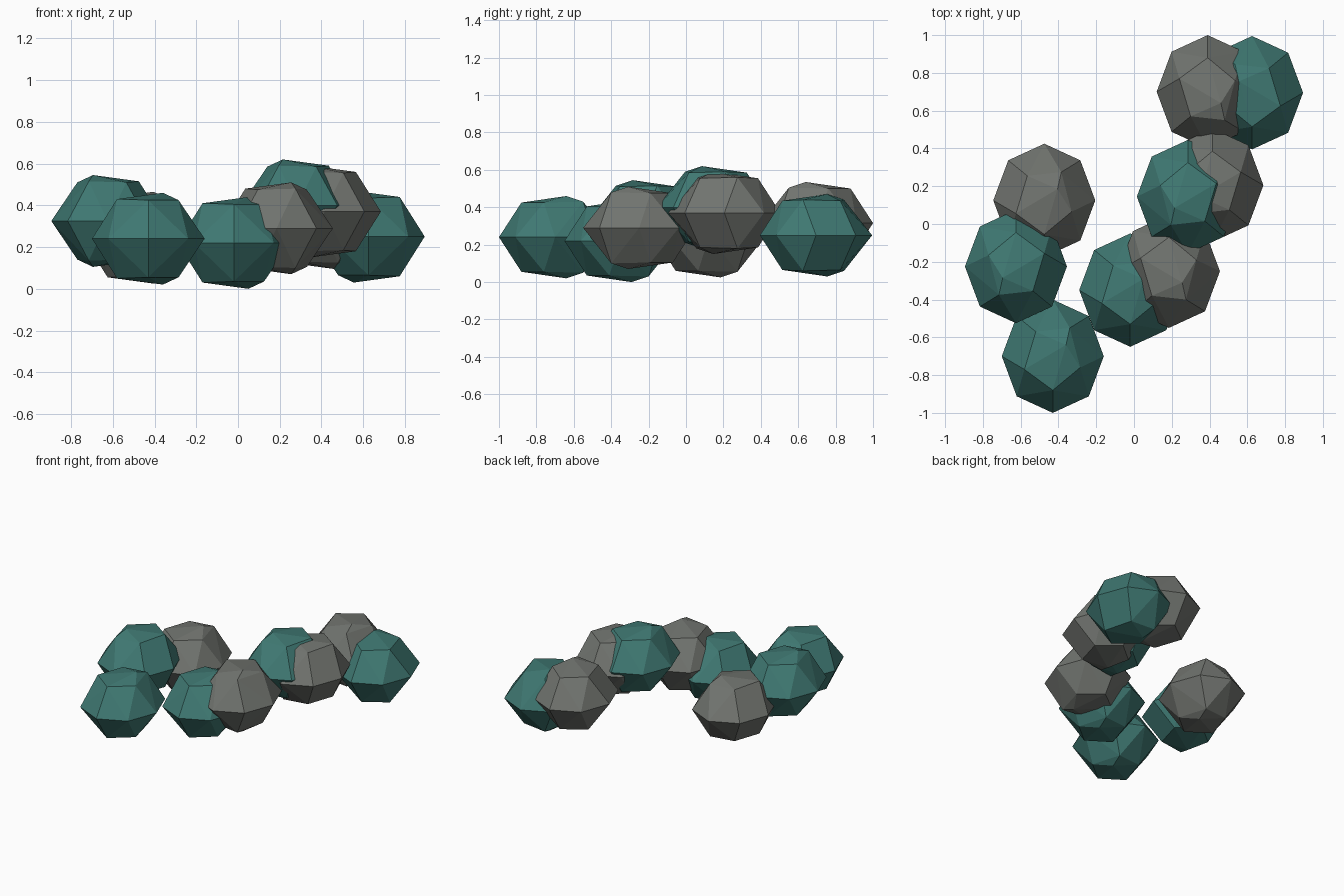
import bpy, bmesh, math

if "Cube" in bpy.data.objects:
    bpy.data.objects.remove(bpy.data.objects["Cube"])

RX, RY = 0.27, 0.30          # half widths of each boulder
# ring of shoulder points and one raised peak, mirrored below the equator
CAP = [(0, -.18, .185), (-.15, -.07, .19), (-.09, .13, .185),
       (.09, .15, .19), (.145, -.06, .185), (.07, .06, .22)]


def material(name, rgb):
    m = bpy.data.materials.new(name)
    m.diffuse_color = (*rgb, 1)
    m.use_nodes = True
    m.node_tree.nodes["Principled BSDF"].inputs["Base Color"].default_value = m.diffuse_color
    return m


teal = material("teal", (0.05, 0.19, 0.17))
dark_grey = material("dark_grey", (0.165, 0.175, 0.16))


def boulder(name, centre, sx, sy, mat):
    """Faceted boulder; sx, sy choose which way its peak leans."""
    bm = bmesh.new()
    for i in range(8):       # eight-sided equator
        a = i * math.pi / 4
        bm.verts.new((RX * math.cos(a), RY * math.sin(a), 0))
    for x, y, z in CAP:      # upper and lower caps
        for s in (1, -1):
            bm.verts.new((x * sx, y * sy, z * s))
    bmesh.ops.convex_hull(bm, input=bm.verts[:])
    bmesh.ops.dissolve_limit(bm, angle_limit=math.radians(4),
                             verts=bm.verts[:], edges=bm.edges[:])
    bmesh.ops.recalc_face_normals(bm, faces=bm.faces[:])
    me = bpy.data.meshes.new(name)
    bm.to_mesh(me)
    bm.free()
    me.materials.append(mat)
    ob = bpy.data.objects.new(name, me)
    ob.location = centre
    bpy.context.collection.objects.link(ob)


# teal boulders: x, y, z, lean x, lean y
for i, (x, y, z, sx, sy) in enumerate([
        (-.43, -.70, .24, 1, 1), (-.625, -.225, .325, -1, -1),
        (-.02, -.35, .22, 1, 1), (.285, .145, .40, -1, -1),
        (.625, .695, .25, -1, 1)]):
    boulder(f"teal_boulder_{i + 1}", (x, y, z), sx, sy, teal)

# grey boulders
for i, (x, y, z, sx, sy) in enumerate([
        (-.475, .125, .245, 1, 1), (.185, -.25, .29, 1, -1),
        (.415, .205, .37, -1, -1), (.39, .70, .315, 1, -1)]):
    boulder(f"grey_boulder_{i + 1}", (x, y, z), sx, sy, dark_grey)
